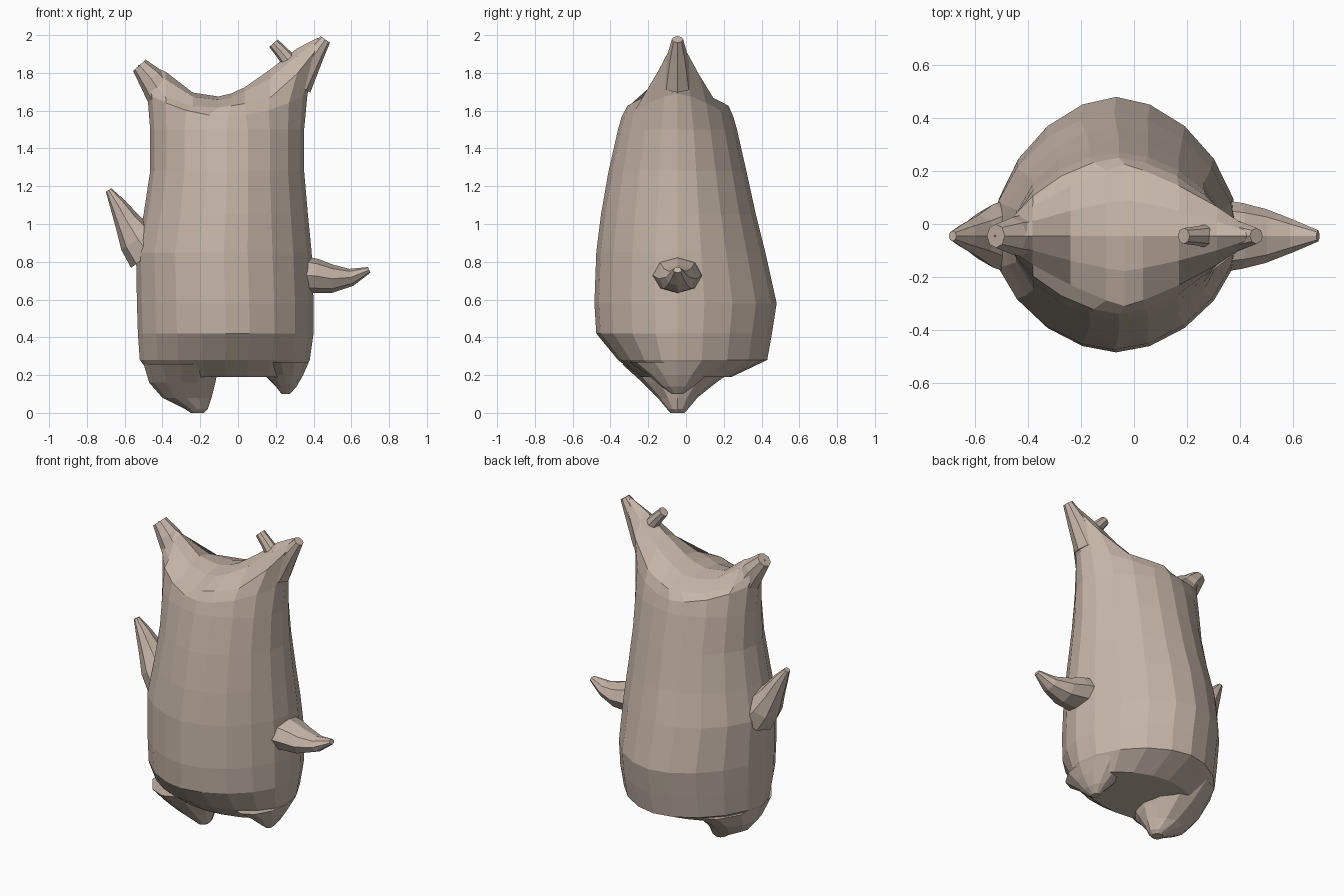
import bpy, bmesh
from math import sin, cos, pi, copysign
from mathutils import Vector

if "Cube" in bpy.data.objects:
    bpy.data.objects.remove(bpy.data.objects["Cube"])

CY = -0.045  # y of the side seam, shared by ears, arms and feet

skin = bpy.data.materials.new("skin")
skin.diffuse_color = (0.56, 0.46, 0.39, 1)
skin.use_nodes = True
skin.node_tree.nodes["Principled BSDF"].inputs["Base Color"].default_value = skin.diffuse_color


def lerp(pts, x):
    if x <= pts[0][0]:
        return pts[0][1]
    for (a, b), (c, d) in zip(pts, pts[1:]):
        if x <= c:
            return b + (d - b) * (x - a) / (c - a)
    return pts[-1][1]


def loft(name, rings, cap_start=True, cap_end=True):
    bm = bmesh.new()
    rows = [[bm.verts.new(p) for p in r] for r in rings]
    n = len(rows[0])
    for a, b in zip(rows, rows[1:]):
        for i in range(n):
            j = (i + 1) % n
            bm.faces.new((a[i], a[j], b[j], b[i]))
    if cap_start:
        bm.faces.new(rows[0][::-1])
    if cap_end:
        bm.faces.new(rows[-1])
    bmesh.ops.remove_doubles(bm, verts=bm.verts, dist=0.0005)
    bmesh.ops.recalc_face_normals(bm, faces=bm.faces)
    me = bpy.data.meshes.new(name)
    bm.to_mesh(me)
    bm.free()
    me.materials.append(skin)
    ob = bpy.data.objects.new(name, me)
    bpy.context.collection.objects.link(ob)
    return ob


def outline(xl, xr, yf, yb, p, n=20):
    """Superellipse with separate front and back depth."""
    pts = []
    for i in range(n):
        c, s = cos(2 * pi * i / n), sin(2 * pi * i / n)
        u = copysign(abs(c) ** (2 / p), c) if abs(c) > 1e-6 else 0
        v = copysign(abs(s) ** (2 / p), s) if abs(s) > 1e-6 else 0
        x = (xl + xr) / 2 + (xr - xl) / 2 * u
        y = CY + v * ((yb - CY) if v > 0 else (CY - yf))
        pts.append((x, y, u))
    return pts


def limb(name, path, depth=1.0, n=8):
    """Tapered limb along (x, z, radius) points."""
    P = [Vector((x, CY, z)) for x, z, r in path]
    rings = []
    for i, (x, z, r) in enumerate(path):
        t = (P[min(i + 1, len(P) - 1)] - P[max(i - 1, 0)]).normalized()
        side = Vector((t.z, 0, -t.x))
        rings.append([P[i] + side * r * cos(2 * pi * k / n)
                      + Vector((0, r * depth * sin(2 * pi * k / n), 0))
                      for k in range(n)])
    return loft(name, rings)


# Body: stacked outlines (z, left, right, front, back)
sections = [
    (0.19, -0.45, 0.33, -0.24, 0.24),
    (0.28, -0.52, 0.38, -0.36, 0.43),
    (0.42, -0.53, 0.40, -0.475, 0.455),
    (0.58, -0.535, 0.40, -0.485, 0.48),
    (0.85, -0.54, 0.39, -0.475, 0.42),
    (1.05, -0.50, 0.37, -0.45, 0.37),
    (1.28, -0.465, 0.35, -0.41, 0.32),
    (1.50, -0.465, 0.35, -0.36, 0.27),
]
rings = [[(x, y, z) for x, y, u in outline(l, r, f, b, 1.8)]
         for z, l, r, f, b in sections]
rings.append([(x, y, 1.57 + 0.12 * u * u)
              for x, y, u in outline(-0.48, 0.368, -0.34, 0.25, 1.6)])

# Saddle-shaped top: lens rim rising into the two ears, then the ridge
rim = [(-0.53, 1.84), (-0.46, 1.74), (-0.38, 1.67), (-0.28, 1.63), (-0.16, 1.61),
       (0, 1.63), (0.18, 1.67), (0.30, 1.78), (0.42, 1.93), (0.46, 1.98)]
ridge = [(-0.53, 1.84), (-0.45, 1.86), (-0.35, 1.78), (-0.28, 1.71), (-0.18, 1.675),
         (-0.1, 1.675), (0, 1.70), (0.15, 1.80), (0.275, 1.91), (0.42, 1.985), (0.46, 1.98)]
lens = outline(-0.53, 0.46, -0.31, 0.225, 1.2)
for k, w in ((1, 0), (0.5, 0.7), (0, 1)):
    rings.append([(x, CY + (y - CY) * k, lerp(rim, x) * (1 - w) + lerp(ridge, x) * w)
                  for x, y, u in lens])
loft("body", rings, cap_end=False)

# Ear tips and the small stub beside the tall ear
limb("left_ear", [(-0.40, 1.68, 0.085), (-0.46, 1.77, 0.07), (-0.522, 1.84, 0.045)])
limb("right_ear", [(0.31, 1.74, 0.085), (0.40, 1.89, 0.055), (0.462, 1.977, 0.03)])
limb("head_stub", [(0.28, 1.85, 0.045), (0.235, 1.905, 0.036), (0.188, 1.957, 0.03)])

# Arms
limb("left_arm", [(-0.47, 0.84, 0.12), (-0.53, 0.92, 0.105), (-0.585, 1.01, 0.07),
                  (-0.635, 1.10, 0.045), (-0.685, 1.18, 0.017)], 1.15)
limb("right_arm", [(0.34, 0.73, 0.10), (0.41, 0.725, 0.092), (0.50, 0.71, 0.075),
                   (0.60, 0.718, 0.046), (0.695, 0.757, 0.016)], 1.35)

# Feet: (z, left, right, front, back)
feet = {
    "left_foot": [(0.26, -0.50, -0.10, -0.34, 0.30), (0.16, -0.47, -0.12, -0.23, 0.16),
                  (0.08, -0.40, -0.14, -0.15, 0.06), (0.02, -0.28, -0.16, -0.10, 0.01),
                  (0.0, -0.25, -0.18, -0.08, -0.01)],
    "right_foot": [(0.27, 0.08, 0.375, -0.30, 0.21), (0.20, 0.14, 0.345, -0.20, 0.11),
                   (0.14, 0.20, 0.31, -0.13, 0.04), (0.10, 0.23, 0.275, -0.075, -0.015)],
}
for name, secs in feet.items():
    loft(name, [[(x, y, z) for x, y, u in outline(l, r, f, b, 1.9, 12)]
                for z, l, r, f, b in secs])
